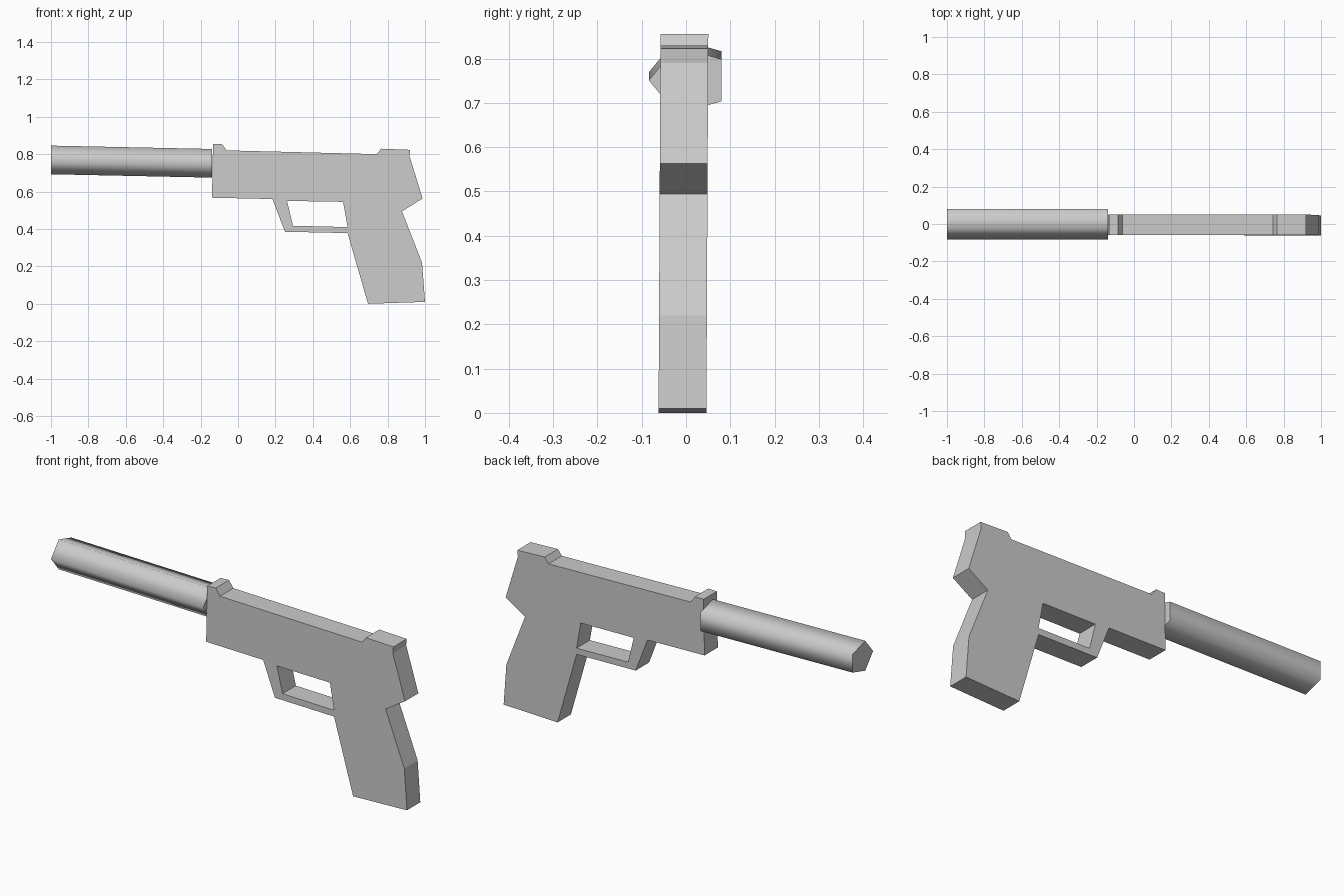
import bpy, bmesh, math
from mathutils import Matrix, Vector

if "Cube" in bpy.data.objects:
    bpy.data.objects.remove(bpy.data.objects["Cube"])

grey = bpy.data.materials.new("plain_grey")
grey.use_nodes = True
GREY = (0.6, 0.6, 0.6, 1)
grey.diffuse_color = GREY
grey.node_tree.nodes["Principled BSDF"].inputs["Base Color"].default_value = GREY


def finish(name, bm):
    bmesh.ops.recalc_face_normals(bm, faces=bm.faces[:])
    mesh = bpy.data.meshes.new(name)
    bm.to_mesh(mesh)
    bm.free()
    mesh.materials.append(grey)
    obj = bpy.data.objects.new(name, mesh)
    bpy.context.collection.objects.link(obj)
    return obj


def plate(name, loops, y0, y1):
    """Extrude an x-z outline (later loops are holes) from y0 to y1."""
    bm = bmesh.new()
    edges = []
    for loop in loops:
        vs = [bm.verts.new((x, y0, z)) for x, z in loop]
        edges += [bm.edges.new((a, b)) for a, b in zip(vs, vs[1:] + vs[:1])]
    bmesh.ops.triangle_fill(bm, edges=edges, use_beauty=True, use_dissolve=False)
    out = bmesh.ops.extrude_face_region(bm, geom=bm.faces[:], use_keep_orig=True)
    moved = [g for g in out["geom"] if isinstance(g, bmesh.types.BMVert)]
    bmesh.ops.translate(bm, verts=moved, vec=(0, y1 - y0, 0))
    # slight sideways lean
    for v in bm.verts:
        v.co.y += 0.005 * v.co.z
    return finish(name, bm)


# Frame: slide with sights, grip and trigger guard in one outline
outline = [(-.134, .853), (-.086, .855), (-.061, .82), (.743, .80),
           (.765, .829), (.92, .823), (.917, .79), (.987, .563),
           (.877, .494), (.984, .22), (1.0, .01), (.695, 0),
           (.586, .378), (.251, .385), (.184, .56), (-.139, .567)]
guard_hole = [(.262, .55), (.562, .545), (.586, .41), (.294, .417)]
plate("frame_and_grip", [outline, guard_hole], -.062, .046)

# Barrel: five-sided tube, smooth round the sides, tilted slightly upwards
start, end = Vector((-.138, .007, .751)), Vector((-1, .007, .769))
bm = bmesh.new()
bmesh.ops.create_cone(bm, cap_ends=True, segments=5, radius1=1, radius2=1, depth=1)
corner = max(bm.verts, key=lambda v: v.co.x)
turn = math.pi - math.atan2(corner.co.y, corner.co.x)
bmesh.ops.rotate(bm, verts=bm.verts, matrix=Matrix.Rotation(turn, 3, "Z"))
for v in bm.verts:
    side, up, along = v.co
    v.co = start.lerp(end, along + .5) + Vector((0, .091 * side, .0805 * up))
for f in bm.faces:
    f.smooth = len(f.verts) == 4
for e in bm.edges:
    e.smooth = all(f.smooth for f in e.link_faces)
finish("long_barrel", bm)
